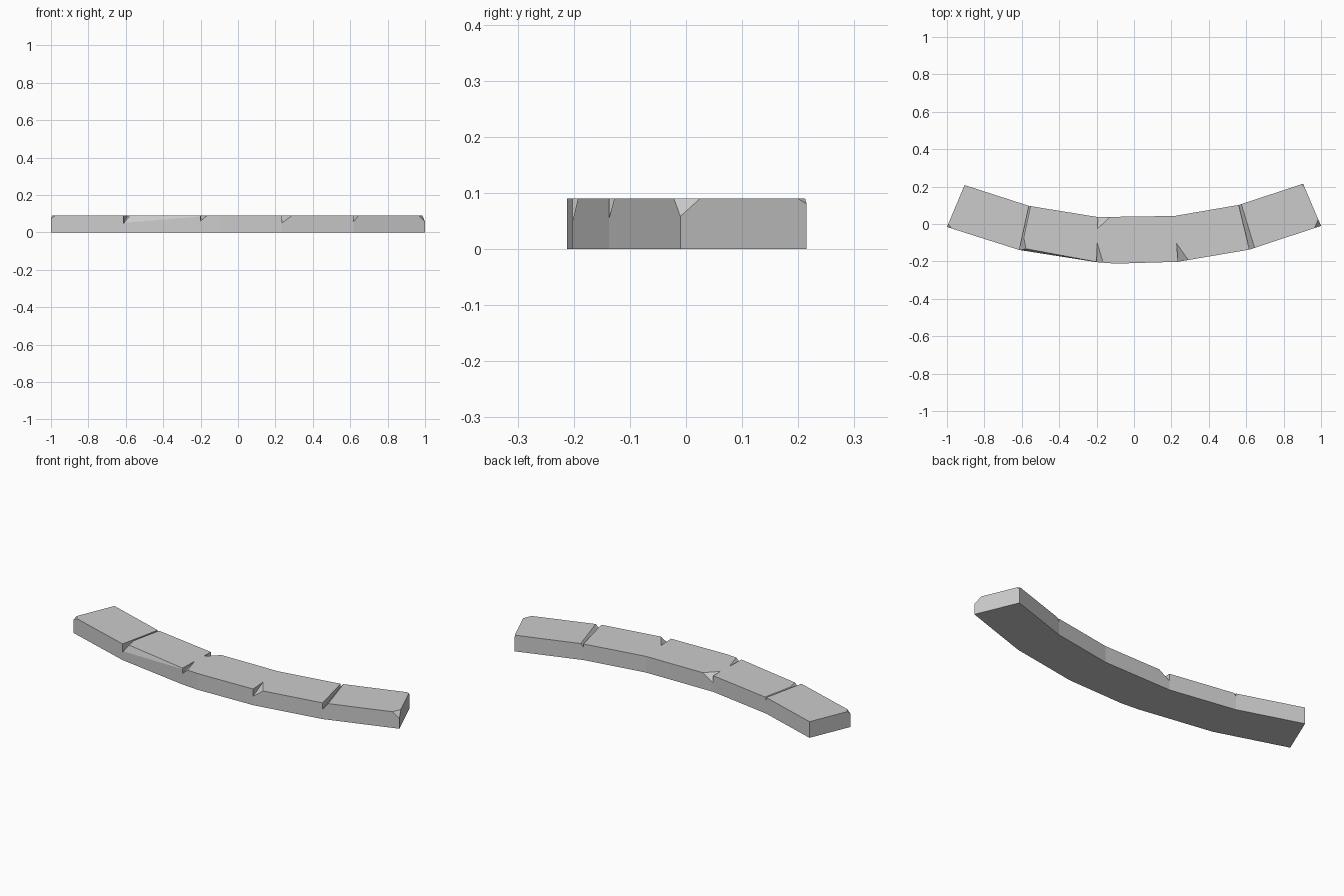
import bpy, bmesh
from mathutils import Vector

if "Cube" in bpy.data.objects:
    bpy.data.objects.remove(bpy.data.objects["Cube"])

H = 0.09


def block(name, outline, chips):
    """Prism from a counter-clockwise outline; each chip plane slices off a worn edge."""
    bm = bmesh.new()
    base = bm.faces.new([bm.verts.new((x, y, 0)) for x, y in outline])
    top = bmesh.ops.extrude_face_region(bm, geom=[base])["geom"]
    bmesh.ops.translate(bm, vec=(0, 0, H),
                        verts=[v for v in top if isinstance(v, bmesh.types.BMVert)])
    n = len(outline)
    centre = Vector((sum(p[0] for p in outline) / n, sum(p[1] for p in outline) / n, H / 2))
    for pts in chips:
        a, b, c = (Vector(p) for p in pts)
        normal = (b - a).cross(c - a).normalized()
        if normal.dot(centre - a) > 0:
            normal.negate()
        cut = bmesh.ops.bisect_plane(bm, geom=bm.verts[:] + bm.edges[:] + bm.faces[:],
                                     plane_co=a, plane_no=normal, clear_outer=True)
        edges = [e for e in cut["geom_cut"] if isinstance(e, bmesh.types.BMEdge)]
        bmesh.ops.contextual_create(bm, geom=edges)
    bmesh.ops.recalc_face_normals(bm, faces=bm.faces[:])
    mesh = bpy.data.meshes.new(name)
    bm.to_mesh(mesh)
    bm.free()
    obj = bpy.data.objects.new(name, mesh)
    bpy.context.collection.objects.link(obj)


# Joint lines along the curve: front points and back points
front = [(-1, -0.016), (-0.613, -0.139), (-0.2, -0.204),
         (0.235, -0.202), (0.617, -0.137), (1, -0.01)]
back = [(-0.906, 0.208), (-0.562, 0.097), (-0.193, 0.037),
        (0.217, 0.043), (0.56, 0.102), (0.904, 0.215)]

# Worn corners and edges of each stone
chips = [
    [((-1, -0.016, 0.075), (-0.975, -0.024, H), (-0.993, 0.0, H))],
    [((-0.613, -0.139, 0.045), (-0.575, -0.145, H), (-0.592, -0.06, H)),
     ((-0.613, -0.139, 0.05), (-0.2, -0.204, 0.085), (-0.6, -0.128, H)),
     ((-0.613, -0.139, 0.075), (-0.562, 0.097, 0.075), (-0.553, 0.095, H))],
    [((-0.2, -0.204, 0.06), (-0.165, -0.206, H), (-0.197, -0.1, H)),
     ((-0.193, 0.037, 0.05), (-0.13, 0.037, H), (-0.194, -0.025, H))],
    [((0.235, -0.202, 0.05), (0.29, -0.193, H), (0.225, -0.1, H))],
    [((0.617, -0.137, 0.055), (0.645, -0.128, H), (0.574, 0.106, H)),
     ((1, -0.01, 0.058), (0.965, -0.022, H), (0.985, 0.025, H)),
     ((0.904, 0.215, 0.08), (0.895, 0.213, H), (0.91, 0.2, H))],
]

names = ["left_end_stone", "left_stone", "middle_stone", "right_stone", "right_end_stone"]
for i, name in enumerate(names):
    outline = [front[i], front[i + 1], back[i + 1], back[i]]
    if i == 2:
        outline.insert(1, (-0.1, -0.212))  # slight bulge in the middle stone's face
    block(name, outline, chips[i])
